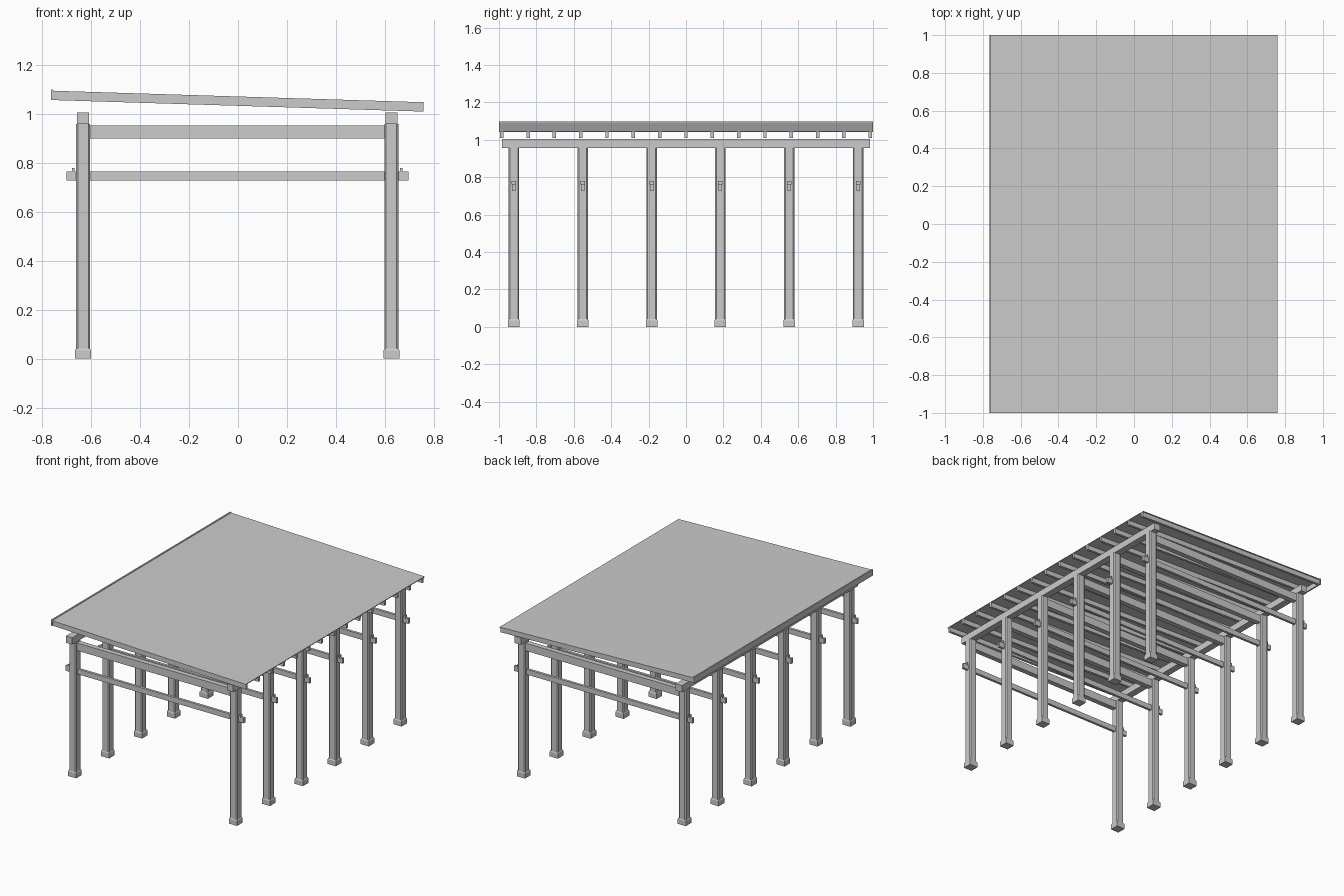
import bpy, bmesh, math
from mathutils import Matrix

if "Cube" in bpy.data.objects:
    bpy.data.objects.remove(bpy.data.objects["Cube"])

CX = -0.003                                   # frame centre line
FRAMES = [-0.92 + 0.368 * i for i in range(6)]
SLOPE = math.atan2(0.047, 1.515)


def finish(name, bm):
    bmesh.ops.recalc_face_normals(bm, faces=bm.faces)
    me = bpy.data.meshes.new(name)
    bm.to_mesh(me)
    bm.free()
    ob = bpy.data.objects.new(name, me)
    bpy.context.collection.objects.link(ob)
    return ob


def box(name, x0, x1, y0, y1, z0, z1, chamfer=0.0):
    bm = bmesh.new()
    bmesh.ops.create_cube(bm, size=1, matrix=Matrix.Translation(
        ((x0 + x1) / 2, (y0 + y1) / 2, (z0 + z1) / 2)) @ Matrix.Diagonal(
        (x1 - x0, y1 - y0, z1 - z0, 1)))
    if chamfer:                               # vertical edges only
        edges = [e for e in bm.edges
                 if abs(e.verts[0].co.z - e.verts[1].co.z) > 1e-4]
        bmesh.ops.bevel(bm, geom=edges, offset=chamfer, segments=1,
                        affect='EDGES')
    return finish(name, bm)


def sloped(name, x0, x1, y0, y1, top0, top1):
    """Board following the roof pitch; top0/top1 are offsets below/above the roof line."""
    t = math.tan(SLOPE)
    bm = bmesh.new()
    prof = []
    for x, off in ((x0, top0), (x1, top0), (x1, top1), (x0, top1)):
        prof.append((x - off * -t, 1.070 - t * x + off))
    a = [bm.verts.new((x, y0, z)) for x, z in prof]
    b = [bm.verts.new((x, y1, z)) for x, z in prof]
    bm.faces.new(a)
    bm.faces.new(b)
    for i in range(4):
        j = (i + 1) % 4
        bm.faces.new((a[i], a[j], b[j], b[i]))
    return finish(name, bm)


def shoe(name, x, y):
    """Square post foot with a tapered top."""
    ob = box(name, x - .032, x + .032, y - .031, y + .031, 0, 0.034)
    bm = bmesh.new()
    bm.from_mesh(ob.data)
    top = [f for f in bm.faces if f.normal.z > 0.9]
    new = bmesh.ops.extrude_face_region(bm, geom=top)['geom']
    bmesh.ops.delete(bm, geom=top, context='FACES_ONLY')
    for v in new:
        if isinstance(v, bmesh.types.BMVert):
            v.co.z = 0.042
            v.co.x = x + (v.co.x - x) * 0.88
            v.co.y = y + (v.co.y - y) * 0.88
    bm.to_mesh(ob.data)
    bm.free()


# frames: posts, shoes, tie beams, through rails and wedges
for i, y in enumerate(FRAMES):
    for side, s in (("left", -1), ("right", 1)):
        px = CX + s * 0.6295
        box(f"post_{side}_{i}", px - .0285, px + .0285,
            y - .028, y + .028, 0.03, 0.957, 0.007)
        shoe(f"post_shoe_{side}_{i}", px, y)
        wx = CX + s * 0.669
        box(f"rail_wedge_{side}_{i}", wx - .005, wx + .005,
            y - .012, y + .012, 0.76, 0.779)
    box(f"tie_beam_{i}", CX - .602, CX + .602, y - .018, y + .018, 0.898, 0.952)
    box(f"through_rail_{i}", CX - .698, CX + .698, y - .009, y + .009, 0.727, 0.764)

# long wall plates on the posts
for side, s in (("left", -1), ("right", 1)):
    px = CX + s * 0.6295
    box(f"wall_plate_{side}", px - .0245, px + .0245, -0.985, 0.985, 0.957, 1.005)

# rafters, roof sheet and high-side fascia
for i in range(15):
    y = -0.985 + i * 0.985 / 7
    sloped(f"rafter_{i}", -0.757, 0.758, y - .009, y + .009, -0.038, -0.004)
sloped("roof_sheet", -0.758, 0.759, -1, 1, -0.005, 0.0)
sloped("fascia", -0.763, -0.753, -1, 1, -0.038, 0.004)
